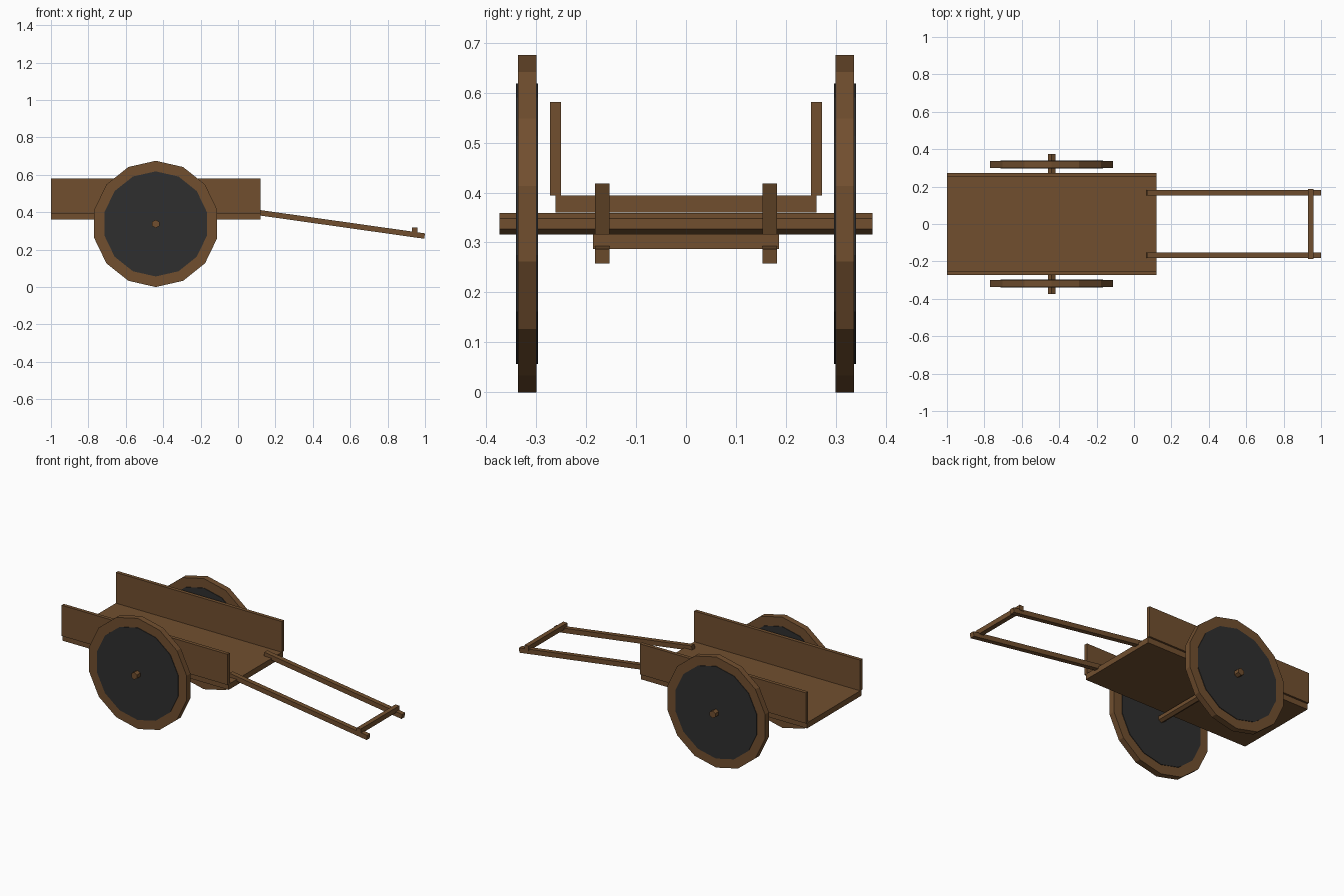
import bpy
import math
from mathutils import Vector

if "Cube" in bpy.data.objects:
    bpy.data.objects.remove(bpy.data.objects["Cube"], do_unlink=True)


def make_material(name, rgb):
    mat = bpy.data.materials.new(name)
    mat.use_nodes = True
    mat.diffuse_color = (*rgb, 1)
    bsdf = next(n for n in mat.node_tree.nodes if n.type == 'BSDF_PRINCIPLED')
    bsdf.inputs["Base Color"].default_value = (*rgb, 1)
    return mat


WOOD = make_material("brown wood", (0.165, 0.078, 0.028))
DARK = make_material("dark grey", (0.028, 0.028, 0.028))


def finish(name, mat):
    obj = bpy.context.object
    obj.name = name
    obj.data.materials.append(mat)
    return obj


def box(name, low, high, mat=WOOD):
    low, high = Vector(low), Vector(high)
    bpy.ops.mesh.primitive_cube_add(size=1, location=(low + high) / 2)
    bpy.context.object.scale = high - low
    return finish(name, mat)


def drum(name, sides, radius, width, y, mat):
    # Cylinder along y with a corner pointing straight up
    bpy.ops.mesh.primitive_cylinder_add(
        vertices=sides, radius=radius, depth=width,
        location=(AXLE_X, y, AXLE_Z), rotation=(math.pi / 2, 0, 0))
    return finish(name, mat)


def beam(name, start, end, thickness):
    start, end = Vector(start), Vector(end)
    run = end - start
    bpy.ops.mesh.primitive_cube_add(
        size=1, location=(start + end) / 2,
        rotation=(0, -math.atan2(run.z, run.x), 0))
    bpy.context.object.scale = (run.length, thickness, thickness)
    return finish(name, WOOD)


AXLE_X, AXLE_Z = -0.44, 0.3375
BACK, FRONT = -1.0, 0.12

# Cart bed and axle
box("bed", (BACK, -0.261, 0.36), (FRONT, 0.261, 0.394))
drum("axle", 6, 0.022, 0.746, 0, WOOD)

# Paired parts on each side
for side, label in ((-1, "right"), (1, "left")):
    y = side * 0.2615
    box(label + "_side_board", (BACK, y - 0.011, 0.394), (FRONT, y + 0.011, 0.581))
    drum(label + "_wheel_rim", 14, 0.3375, 0.037, side * 0.318, WOOD)
    drum(label + "_wheel_disc", 14, 0.281, 0.044, side * 0.318, DARK)
    beam(label + "_shaft", (0.068, side * 0.168, 0.404),
         (0.998, side * 0.168, 0.2725), 0.029)

# Pulling handle across the shafts
box("handle_bar", (0.931, -0.186, 0.287), (0.959, 0.186, 0.317))
